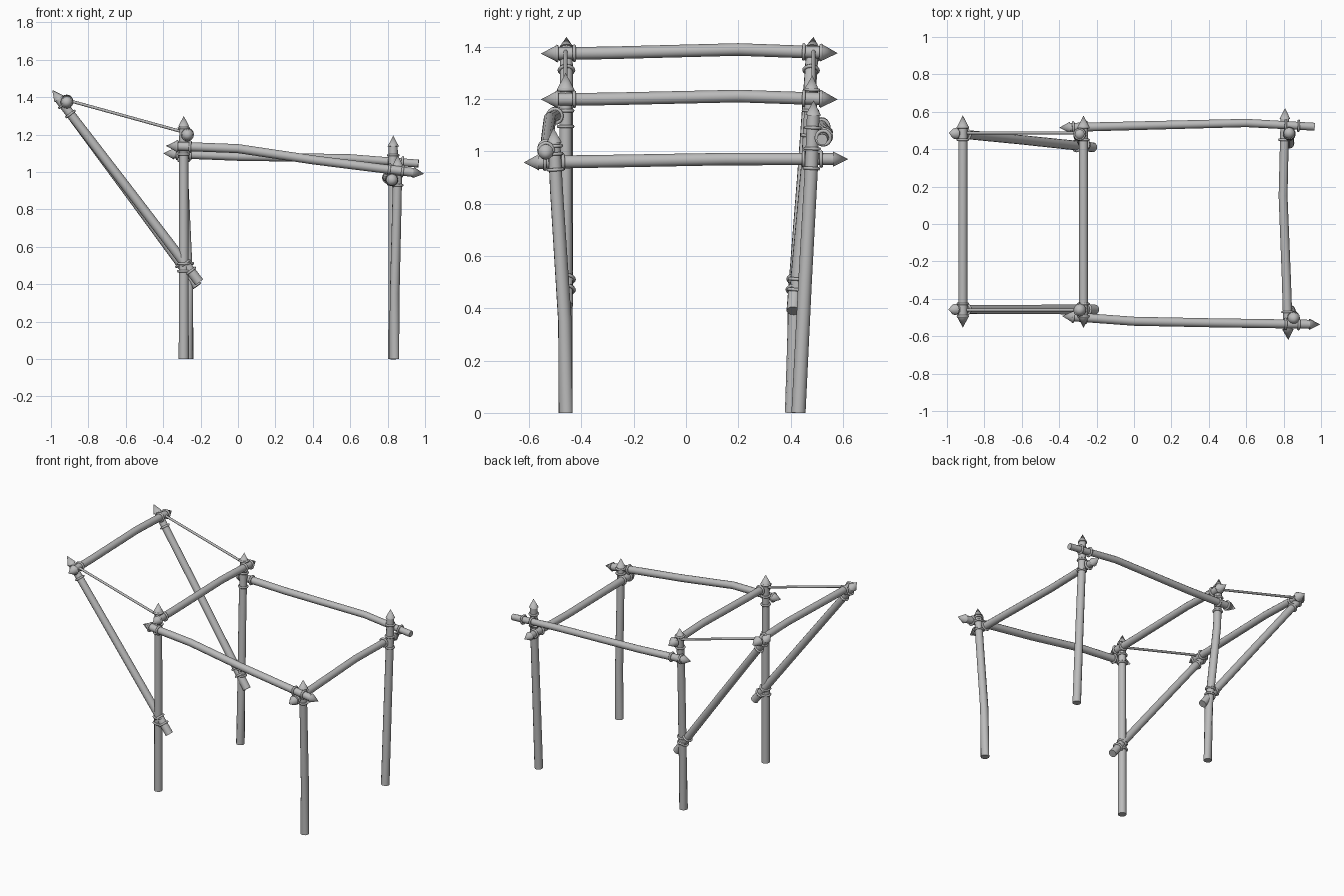
import bpy, bmesh, math
from mathutils import Vector

if "Cube" in bpy.data.objects:
    bpy.data.objects.remove(bpy.data.objects["Cube"], do_unlink=True)

grey = bpy.data.materials.new("plain grey wood")
grey.use_nodes = True
GREY = (0.5, 0.5, 0.5, 1)
grey.diffuse_color = GREY
grey.node_tree.nodes["Principled BSDF"].inputs["Base Color"].default_value = GREY

SIDES = 12
poles = {}


def finish(bm, name):
    bmesh.ops.recalc_face_normals(bm, faces=bm.faces)
    mesh = bpy.data.meshes.new(name)
    bm.to_mesh(mesh)
    bm.free()
    mesh.materials.append(grey)
    obj = bpy.data.objects.new(name, mesh)
    bpy.context.collection.objects.link(obj)
    bpy.ops.object.select_all(action='DESELECT')
    obj.select_set(True)
    bpy.context.view_layer.objects.active = obj
    bpy.ops.object.shade_smooth_by_angle(angle=math.radians(40))


def add_ring(bm, centre, direction, radius):
    turn = direction.to_track_quat('Z', 'Y')
    step = math.tau / SIDES
    return [bm.verts.new(centre + turn @ Vector((radius * math.cos(i * step),
            radius * math.sin(i * step), 0))) for i in range(SIDES)]


def bridge(bm, a, b):
    for i in range(SIDES):
        j = (i + 1) % SIDES
        bm.faces.new((a[i], a[j], b[j], b[i]))


def pole(name, points, r0, r1, start_tip=False, end_tip=False, tip=0.058):
    """Bent tapering pole with optional flared, pointed ends."""
    path = [Vector(p) for p in points]
    poles[name] = path
    first, last = (path[1] - path[0]).normalized(), (path[-1] - path[-2]).normalized()
    body = list(path)
    if start_tip:
        body[0] = path[0] + first * tip
    if end_tip:
        body[-1] = path[-1] - last * tip
    bm = bmesh.new()
    rings = []
    n = len(body) - 1
    for i, p in enumerate(body):
        d = (body[min(i + 1, n)] - body[max(i - 1, 0)]).normalized()
        rings.append(add_ring(bm, p, d, r0 + (r1 - r0) * i / n))
    for a, b in zip(rings, rings[1:]):
        bridge(bm, a, b)
    for pointed, ring, p, d, r, apex in (
            (start_tip, rings[0], body[0], first, r0, path[0]),
            (end_tip, rings[-1], body[-1], last, r1, path[-1])):
        if pointed:
            flare = add_ring(bm, p, d, r * 1.25)
            bridge(bm, ring, flare)
            top = bm.verts.new(apex)
            for i in range(SIDES):
                bm.faces.new((flare[i], flare[(i + 1) % SIDES], top))
        else:
            bm.faces.new(ring)
    finish(bm, name)


def lashing(name, pole_name, axis, values, radius=0.027):
    """Rope rings around a pole where its coordinate reaches each value."""
    path = poles[pole_name]
    for value in values:
        for a, b in zip(path, path[1:]):
            if min(a[axis], b[axis]) <= value <= max(a[axis], b[axis]):
                t = (value - a[axis]) / (b[axis] - a[axis])
                d = (b - a).normalized()
                bpy.ops.mesh.primitive_torus_add(
                    major_segments=16, minor_segments=6,
                    major_radius=radius, minor_radius=0.007,
                    location=a.lerp(b, t), rotation=d.to_track_quat('Z', 'Y').to_euler())
                ring = bpy.context.object
                ring.name = name
                ring.data.materials.append(grey)
                bpy.ops.object.shade_smooth_by_angle(angle=math.radians(70))
                break


# Upright posts
pole("right_front_post", [(-.29, -.46, 0), (-.29, -.46, .6), (-.29, -.46, 1.3)],
     .027, .024, end_tip=True)
pole("right_back_post", [(-.265, .405, 0), (-.265, .415, .4), (-.29, .465, .95), (-.29, .483, 1.29)],
     .027, .024, end_tip=True)
pole("left_front_post", [(.835, -.46, 0), (.838, -.463, .35), (.85, -.495, .85), (.855, -.507, 1.09)],
     .027, .024, end_tip=True)
pole("left_back_post", [(.83, .43, 0), (.83, .455, .5), (.83, .48, .95), (.83, .488, 1.195)],
     .027, .024, end_tip=True)

# Crossbars from front to back
pole("outer_crossbar", [(-.915, -.555, 1.373), (-.915, -.3, 1.376), (-.915, .2, 1.389), (-.915, .58, 1.375)],
     .024, .024, True, True)
pole("middle_crossbar", [(-.27, -.555, 1.198), (-.27, -.3, 1.2), (-.27, .2, 1.211), (-.27, .58, 1.198)],
     .024, .024, True, True)
pole("left_crossbar", [(.825, -.62, .957), (.815, -.3, .962), (.797, .15, .97), (.808, .62, .97)],
     .025, .023, True, True)

# Long side rails
pole("front_rail", [(-.385, -.492, 1.14), (0, -.52, 1.125), (.4, -.528, 1.065), (.995, -.537, .99)],
     .024, .024, True, True)
pole("back_rail", [(-.4, .515, 1.1), (0, .525, 1.083), (.6, .54, 1.073), (.965, .52, 1.045)],
     .024, .021, start_tip=True)

# Sloping braces and the thin ropes holding them
pole("front_brace", [(-.207, -.457, .41), (-.6, -.457, .925), (-.993, -.457, 1.437)],
     .026, .024, end_tip=True)
pole("back_brace", [(-.218, .41, .39), (-.6, .45, .91), (-.99, .487, 1.437)],
     .026, .024, end_tip=True)
for side, y in (("front", -.46), ("back", .487)):
    pole(side + "_tie_rope", [(-.915, y, 1.385), (-.28, y, 1.21)], .008, .008)

# Rope lashings at each joint
for side, y in (("front", -.46), ("back", .483)):
    lashing("top_post_lashing", f"right_{side}_post", 2, (1.155, 1.235))
    lashing("brace_post_lashing", f"right_{side}_post", 2, (.47, .51), .029)
    lashing("brace_foot_lashing", f"{side}_brace", 2, (.47, .51), .029)
    lashing("brace_top_lashing", f"{side}_brace", 2, (1.31, 1.36))
    for bar in ("outer_crossbar", "middle_crossbar"):
        lashing("crossbar_lashing", bar, 1, (y - .033, y + .033))
    lashing("right_rail_lashing", f"{side}_rail", 0, (-.325, -.255))
    lashing("left_rail_lashing", f"{side}_rail", 0, (.81, .88))
lashing("rail_post_lashing", "right_front_post", 2, (1.095,))
lashing("rail_post_lashing", "right_back_post", 2, (1.06,))
lashing("left_post_lashing", "left_front_post", 2, (.93, .99, 1.02))
lashing("left_post_lashing", "left_back_post", 2, (.935, 1.01, 1.09))
lashing("left_crossbar_lashing", "left_crossbar", 1, (-.54, -.47, .45, .517))
